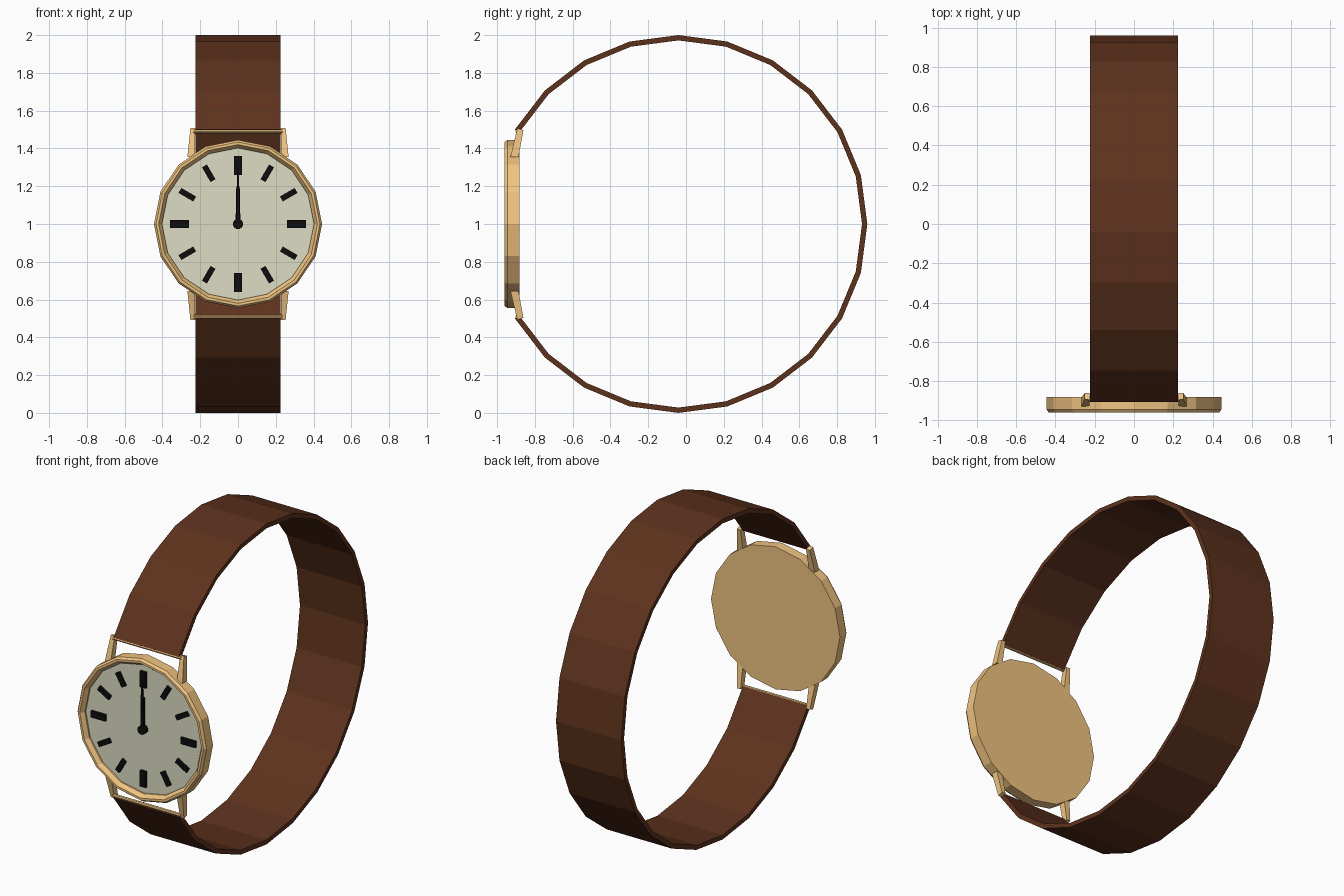
import bpy, bmesh
from math import sin, cos, radians, pi

if "Cube" in bpy.data.objects:
    bpy.data.objects.remove(bpy.data.objects["Cube"])

def material(name, rgb):
    m = bpy.data.materials.new(name)
    m.diffuse_color = (*rgb, 1)
    m.use_nodes = True
    m.node_tree.nodes["Principled BSDF"].inputs["Base Color"].default_value = m.diffuse_color
    return m

GOLD = material("gold", (0.87, 0.55, 0.22))
LEATHER = material("brown_leather", (0.11, 0.032, 0.012))
CREAM = material("cream", (0.72, 0.72, 0.55))
BLACK = material("black", (0.004, 0.004, 0.004))

def build(name, verts, faces, mat):
    """Mesh object whose origin is the centre of the watch ring (z = 1)."""
    bm = bmesh.new()
    vs = [bm.verts.new(v) for v in verts]
    for f in faces:
        bm.faces.new([vs[i] for i in f])
    bmesh.ops.recalc_face_normals(bm, faces=bm.faces)
    me = bpy.data.meshes.new(name)
    bm.to_mesh(me)
    bm.free()
    me.materials.append(mat)
    ob = bpy.data.objects.new(name, me)
    ob.location = (0, 0, 1)
    bpy.context.collection.objects.link(ob)
    return ob

def lathe(name, profile, mat, sides=16):
    """Revolve (radius, y) pairs around the y axis and cap both ends."""
    verts = [(r * cos(2 * pi * i / sides), y, r * sin(2 * pi * i / sides))
             for r, y in profile for i in range(sides)]
    faces = [(k * sides + i, k * sides + (i + 1) % sides,
              (k + 1) * sides + (i + 1) % sides, (k + 1) * sides + i)
             for k in range(len(profile) - 1) for i in range(sides)]
    last = (len(profile) - 1) * sides
    faces += [tuple(range(sides)), tuple(range(last, last + sides))]
    return build(name, verts, faces, mat)

def loft(name, a, b, mat):
    """Solid between two matching outlines."""
    n = len(a)
    faces = [(i, (i + 1) % n, n + (i + 1) % n, n + i) for i in range(n)]
    faces += [tuple(range(n)), tuple(range(n, 2 * n))]
    return build(name, a + b, faces, mat)

def plate(name, outline, y0, y1, mat):
    return loft(name, [(x, y0, z) for x, z in outline],
                [(x, y1, z) for x, z in outline], mat)

def mirror(ob, x, z):
    m = ob.modifiers.new("mirror", 'MIRROR')
    m.use_axis = (x, False, z)

# Strap: open 20-segment ring
SEG, W, CY = 20, 0.225, -0.04
verts, faces = [], []
for i in range(SEG + 1):
    t = radians(-150 + 300 * i / SEG)
    for x, r in ((-W, 1.0), (W, 1.0), (W, 0.972), (-W, 0.972)):
        verts.append((x, CY + r * cos(t), r * sin(t)))
for i in range(SEG):
    for j in range(4):
        k = (j + 1) % 4
        faces.append((4 * i + j, 4 * i + k, 4 * i + 4 + k, 4 * i + 4 + j))
faces += [(0, 1, 2, 3), tuple(range(4 * SEG, 4 * SEG + 4))]
build("strap", verts, faces, LEATHER)

# Case with bevelled rim and recessed dial
lathe("case", [(0.445, -0.882), (0.445, -0.945), (0.434, -0.96),
               (0.42, -0.96), (0.402, -0.935), (0.402, -0.91)], GOLD)
lathe("dial", [(0.402, -0.91), (0.402, -0.925)], CREAM)

# Four lugs
lug_top = [(0.226, -0.893, 0.507), (0.252, -0.893, 0.507),
           (0.252, -0.861, 0.497), (0.226, -0.861, 0.497)]
lug_base = [(0.228, -0.93, 0.354), (0.268, -0.93, 0.354),
            (0.268, -0.887, 0.354), (0.228, -0.887, 0.354)]
mirror(loft("lugs", lug_top, lug_base, GOLD), True, True)

# Spring bars holding the strap
ring = [(-0.892 + 0.011 * cos(k * pi / 4), 0.491 + 0.011 * sin(k * pi / 4))
        for k in range(8)]
mirror(loft("spring_bars", [(-0.235, y, z) for y, z in ring],
            [(0.235, y, z) for y, z in ring], GOLD), False, True)

# Plain hour markers
for h in range(12):
    a = radians(30 * h)
    w, l = (0.02, 0.05) if h % 3 == 0 else (0.015, 0.045)
    box = [(sx * w, 0.31 + sz * l) for sx, sz in ((-1, -1), (1, -1), (1, 1), (-1, 1))]
    plate(f"hour_marker_{h}", [(u * cos(a) + v * sin(a), v * cos(a) - u * sin(a))
                               for u, v in box], -0.92, -0.94, BLACK)

# Hands and centre hub
plate("hour_hand", [(-0.013, 0), (0.013, 0), (0.009, 0.2), (-0.009, 0.2)],
      -0.932, -0.942, BLACK)
plate("minute_hand", [(-0.009, 0), (0.009, 0), (0.005, 0.3), (-0.005, 0.3)],
      -0.942, -0.95, BLACK)
lathe("hand_hub", [(0.027, -0.92), (0.027, -0.954)], BLACK)
